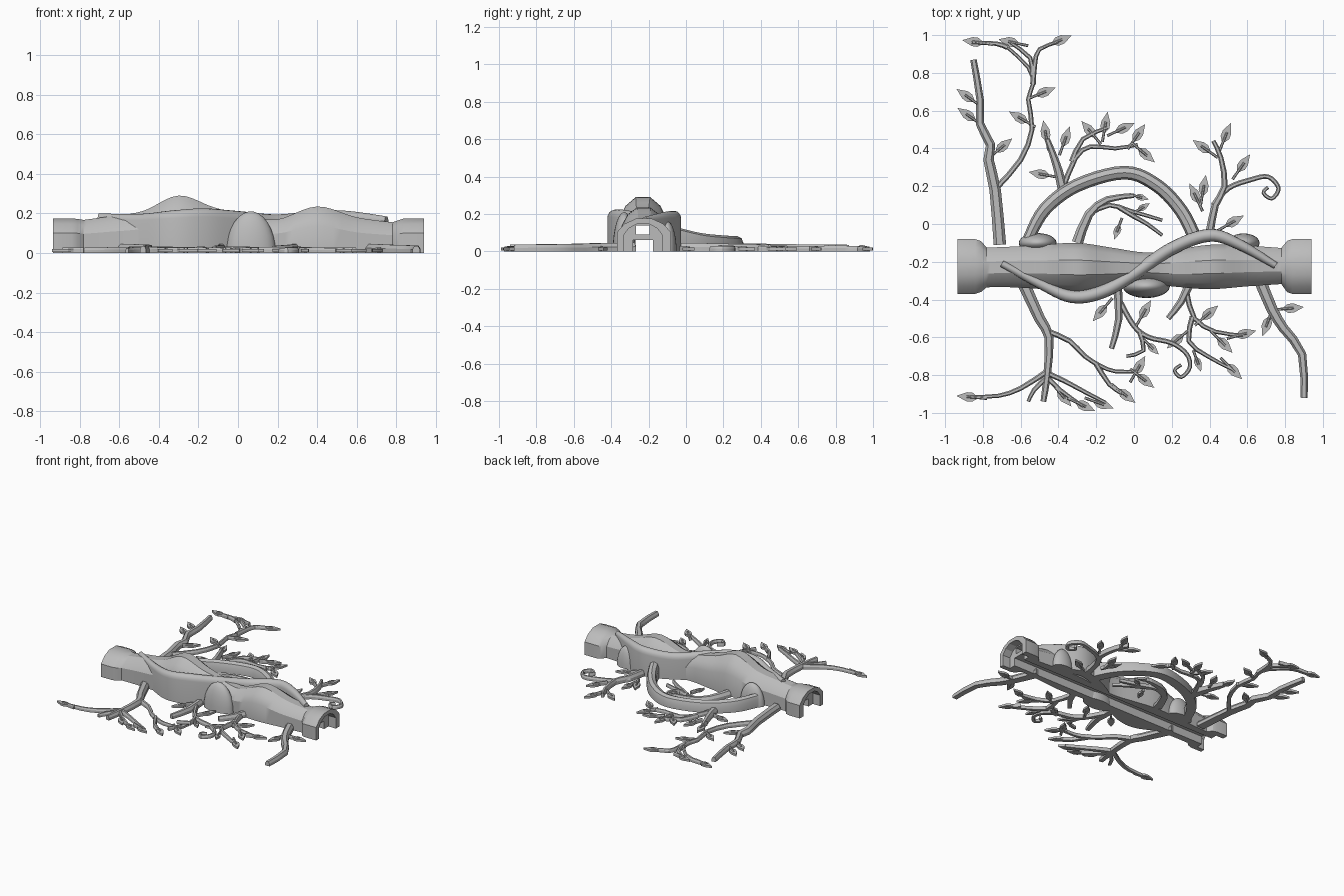
import bpy, bmesh, math
from mathutils import Vector

if "Cube" in bpy.data.objects:
    bpy.data.objects.remove(bpy.data.objects["Cube"])

bark = bpy.data.materials.new("grey_bark")
bark.diffuse_color = (0.5, 0.5, 0.5, 1)
bark.use_nodes = True
bark.node_tree.nodes["Principled BSDF"].inputs["Base Color"].default_value = bark.diffuse_color


def finish(name, bm, smooth=30):
    bmesh.ops.recalc_face_normals(bm, faces=bm.faces)
    me = bpy.data.meshes.new(name)
    bm.to_mesh(me)
    bm.free()
    me.materials.append(bark)
    ob = bpy.data.objects.new(name, me)
    bpy.context.collection.objects.link(ob)
    if smooth:
        bpy.ops.object.select_all(action='DESELECT')
        ob.select_set(True)
        bpy.context.view_layer.objects.active = ob
        bpy.ops.object.shade_smooth_by_angle(angle=math.radians(smooth))
    return ob


def spline(rows, steps):
    """Smooth curve through rows of any width."""
    r = [rows[0]] + list(rows) + [rows[-1]]
    out = []
    for a, b, c, d in zip(r, r[1:], r[2:], r[3:]):
        for s in range(steps):
            t = s / steps
            out.append(tuple(0.5 * (2*q + (u-p)*t + (2*p-5*q+4*u-v)*t*t + (3*q-p-3*u+v)*t**3)
                             for p, q, u, v in zip(a, b, c, d)))
    return out + [tuple(rows[-1])]


def loft(bm, rings):
    vs = [[bm.verts.new(p) for p in ring] for ring in rings]
    n = len(vs[0])
    for a, b in zip(vs, vs[1:]):
        for i in range(n):
            j = (i + 1) % n
            bm.faces.new((a[i], a[j], b[j], b[i]))
    bm.faces.new(vs[0])
    bm.faces.new(vs[-1])


def sweep(bm, rows, arc):
    """Ground-hugging stem; rows are x, y, half width, top height."""
    rings = []
    for i, (x, y, w, h) in enumerate(rows):
        a, b = rows[max(i-1, 0)], rows[min(i+1, len(rows)-1)]
        t = Vector((b[0]-a[0], b[1]-a[1])).normalized()
        r = min(0.5*h, 1.2*w)
        ring = [(x + t.y*w, y - t.x*w, 0)]
        for k in range(arc + 1):
            ang = math.pi * k / arc
            o = w * math.cos(ang)
            ring.append((x + t.y*o, y - t.x*o, h - r + r*math.sin(ang)))
        ring.append((x - t.y*w, y + t.x*w, 0))
        rings.append(ring)
    loft(bm, rings)


def stem(bm, pts, w0, w1, h0, h1, steps=2):
    pts = spline(pts, steps)
    n = len(pts) - 1
    sweep(bm, [(x, y, w0 + (w1-w0)*i/n, h0 + (h1-h0)*i/n)
               for i, (x, y) in enumerate(pts)], 3)


def leaf(bm, x, y, deg, size=0.12):
    """Pointed flat leaf with a short stalk along its middle."""
    d = Vector((math.cos(math.radians(deg)), math.sin(math.radians(deg))))
    s = Vector((-d.y, d.x))
    c = Vector((x, y))
    outline = [(-.5, 0), (-.2, -.2), (.05, -.2), (.5, 0), (.05, .2), (-.2, .2)]
    flat = [c + d*u*size + s*v*size for u, v in outline]
    loft(bm, [[(p.x, p.y, z) for p in flat] for z in (0.004, 0.02)])
    a, b = c - d*size*0.85, c + d*size*0.05
    sweep(bm, [(a.x, a.y, .008, .03), (b.x, b.y, .006, .028)], 3)


# Hollow log: x, back y, front y, top z
def arch(x, yb, yf, h, z0=0.0):
    c, w = (yb + yf)/2, (yb - yf)/2
    prof = [(-1, 0), (-1, .58), (-.72, .84), (-.3, 1), (.3, 1), (.72, .84), (1, .58), (1, 0)]
    return [(x, c + u*w, z0 if v == 0 else v*h) for u, v in prof]


body = [(-.78, -.125, -.335, .167), (-.65, -.12, -.335, .185), (-.48, -.11, -.345, .212),
        (-.3, -.10, -.36, .29), (-.12, -.125, -.34, .23), (.05, -.15, -.315, .19),
        (.2, -.14, -.33, .17), (.4, -.11, -.345, .235), (.6, -.115, -.33, .18),
        (.78, -.127, -.318, .155)]
rows = ([(-.935, -.08, -.37, .175), (-.84, -.08, -.37, .175), (-.81, -.09, -.36, .172)]
        + spline(body, 5)
        + [(.81, -.09, -.36, .165), (.84, -.08, -.37, .175), (.94, -.08, -.37, .175)])
bm = bmesh.new()
loft(bm, [arch(*r) for r in rows])
log = finish("hollow_log", bm)

# Winding vine draped over the log
vine = [(-.7, -.21, .018, .2), (-.5, -.315, .026, .197), (-.33, -.385, .033, .215),
        (-.17, -.36, .035, .225), (0, -.265, .034, .212), (.2, -.13, .034, .195),
        (.4, -.06, .034, .215), (.56, -.11, .028, .212), (.75, -.22, .018, .185)]
bm = bmesh.new()
sweep(bm, spline(vine, 6), 8)
winding = finish("winding_vine", bm, 40)

# Tunnel, slot and end recesses
bm = bmesh.new()
for y0, y1, z0, z1 in ((-.283, -.177, -.05, .062), (-.268, -.195, .09, .138)):
    loft(bm, [[(x, y0, z0), (x, y1, z0), (x, y1, z1), (x, y0, z1)] for x in (-1.1, 1.1)])
through = finish("tunnel_cutter", bm, 0)
bm = bmesh.new()
for x0, x1 in ((-1.1, -.87), (.875, 1.1)):
    loft(bm, [arch(x, -.125, -.335, .147, -.05) for x in (x0, x1)])
ends = finish("recess_cutter", bm, 0)
for ob, cutters in ((log, (ends, through)), (winding, (through,))):
    for c in cutters:
        m = ob.modifiers.new("cut", 'BOOLEAN')
        m.operation, m.object, m.solver = 'DIFFERENCE', c, 'EXACT'
for c in (through, ends):
    c.hide_render = True
    c.hide_viewport = True

# Looping root behind the log
bm = bmesh.new()
sweep(bm, spline([(-.56, -.08, .03, .1), (-.47, .08, .035, .095), (-.3, .205, .036, .085),
                  (-.05, .272, .036, .082), (.12, .205, .036, .085), (.25, .07, .036, .1),
                  (.33, -.09, .036, .14)], 5), 4)
finish("looping_root", bm)

# Egg-shaped domes
for i, (x, y, rx, ry, h) in enumerate(((.065, -.33, .125, .062, .21), (-.51, -.1, .1, .052, .16),
                                       (.58, -.1, .085, .05, .16))):
    bm = bmesh.new()
    loft(bm, [[(x + rx*math.cos(a)*math.cos(k), y + ry*math.sin(a)*math.cos(k), h*math.sin(k))
               for a in [math.tau*j/24 for j in range(24)]]
              for k in [math.radians(e) for e in (0, 12, 24, 36, 48, 60, 72, 82, 88)]])
    finish(f"egg_dome_{i+1}", bm)


def shrub(name, trunk, w, twigs, leaves):
    bm = bmesh.new()
    stem(bm, trunk, w[0], w[1], .05, .038)
    for t in twigs:
        stem(bm, t, .015, .009, .036, .026, 4 if len(t) > 7 else 2)
    for l in leaves:
        leaf(bm, *l)
    finish(name, bm, 25)


# Leafy branches behind the log
shrub("back_left_branch",
      [(-.71, -.11), (-.735, .18), (-.77, .34), (-.76, .42), (-.815, .53), (-.815, .66), (-.85, .87)],
      (.033, .017),
      [[(-.72, .2), (-.6, .34), (-.54, .5), (-.56, .66), (-.535, .74), (-.56, .83), (-.67, .935)],
       [(-.67, .935), (-.73, .955), (-.86, .96)],
       [(-.535, .74), (-.525, .85), (-.5, .925), (-.4, .965)],
       [(-.54, .79), (-.55, .88), (-.66, .965)]],
      [(-.85, .965, 172), (-.66, .965, 168), (-.385, .975, 22), (-.47, .70, 22), (-.89, .68, 145),
       (-.885, .58, 145), (-.69, .415, 40), (-.61, .565, 150)])
shrub("back_middle_branch", [(-.37, .15), (-.40, .28), (-.43, .37), (-.46, .45)], (.028, .014),
      [[(-.38, .18), (-.31, .35), (-.23, .41), (-.1, .40), (.02, .42)],
       [(-.33, .33), (-.27, .45), (-.14, .51)]],
      [(-.47, .49, 100), (-.36, .46, 70), (-.24, .5, 130), (-.15, .535, 80), (-.05, .51, 25),
       (.025, .48, 55), (.065, .365, -40), (-.5, .265, 170)])
shrub("inner_branch", [(-.3, -.1), (-.24, .05), (-.14, .13), (0, .15)], (.03, .012),
      [[(-.23, .06), (-.13, .1), (-.02, .07), (.15, .02)],
       [(-.08, .09), (0, .04), (.07, 0), (.15, -.06)]],
      [(-.09, -.04, -110, .09), (.05, .09, 30, .08), (.04, .14, -15, .08)])
shrub("back_right_branch", [(.4, -.05), (.43, .1), (.48, .2), (.46, .35), (.42, .44)], (.022, .011),
      [[(.42, .1), (.5, .19), (.62, .235), (.71, .25), (.765, .19), (.73, .135), (.685, .165), (.71, .195)]],
      [(.36, .41, 145), (.49, .48, 68), (.58, .32, 55), (.32, .16, 115), (.37, .2, 80), (.53, .015, 30)])

# Leafy branches in front of the log
shrub("front_left_branch", [(-.6, -.28), (-.5, -.5), (-.45, -.6), (-.46, -.8), (-.48, -.94)],
      (.034, .015),
      [[(-.45, -.57), (-.34, -.62), (-.26, -.7), (-.18, -.75), (-.1, -.78), (.02, -.78)],
       [(-.46, -.78), (-.6, -.87), (-.72, -.91), (-.87, -.915)],
       [(-.47, -.8), (-.39, -.88), (-.27, -.965)],
       [(-.46, -.79), (-.37, -.83), (-.24, -.9), (-.15, -.945)],
       [(-.47, -.82), (-.53, -.88), (-.56, -.94)],
       [(-.2, -.74), (-.13, -.85), (-.06, -.9)]],
      [(-.88, -.915, 175), (-.37, -.92, -50), (-.26, -.965, -25), (-.165, -.955, -20),
       (-.04, -.91, -38), (.03, -.75, 60), (.06, -.83, -38)])
shrub("front_middle_branch", [(-.09, -.31), (-.08, -.5), (-.12, -.66)], (.025, .014),
      [[(-.08, -.4), (0, -.54), (.08, -.6), (.2, -.63), (.28, -.69), (.295, -.76), (.25, -.81),
        (.215, -.775), (.25, -.745)],
       [(.03, -.57), (.05, -.67), (-.04, -.7)]],
      [(-.18, -.47, -130), (.06, -.455, 60), (.1, -.66, -45, .09)])
shrub("front_right_branch", [(.3, -.3), (.25, -.41), (.18, -.5)], (.025, .014),
      [[(.28, -.37), (.32, -.5), (.43, -.57), (.58, -.59)],
       [(.31, -.49), (.29, -.62), (.39, -.7), (.52, -.77)]],
      [(.4, -.47, 40), (.59, -.58, 15), (.53, -.78, -45), (.22, -.62, -140), (.48, -.64, -45),
       (.34, -.74, -70, .09)])
shrub("far_right_branch", [(.66, -.28), (.73, -.45), (.79, -.55), (.89, -.69), (.9, -.92)],
      (.033, .019), [], [(.84, -.445, 5), (.7, -.54, -110)])
